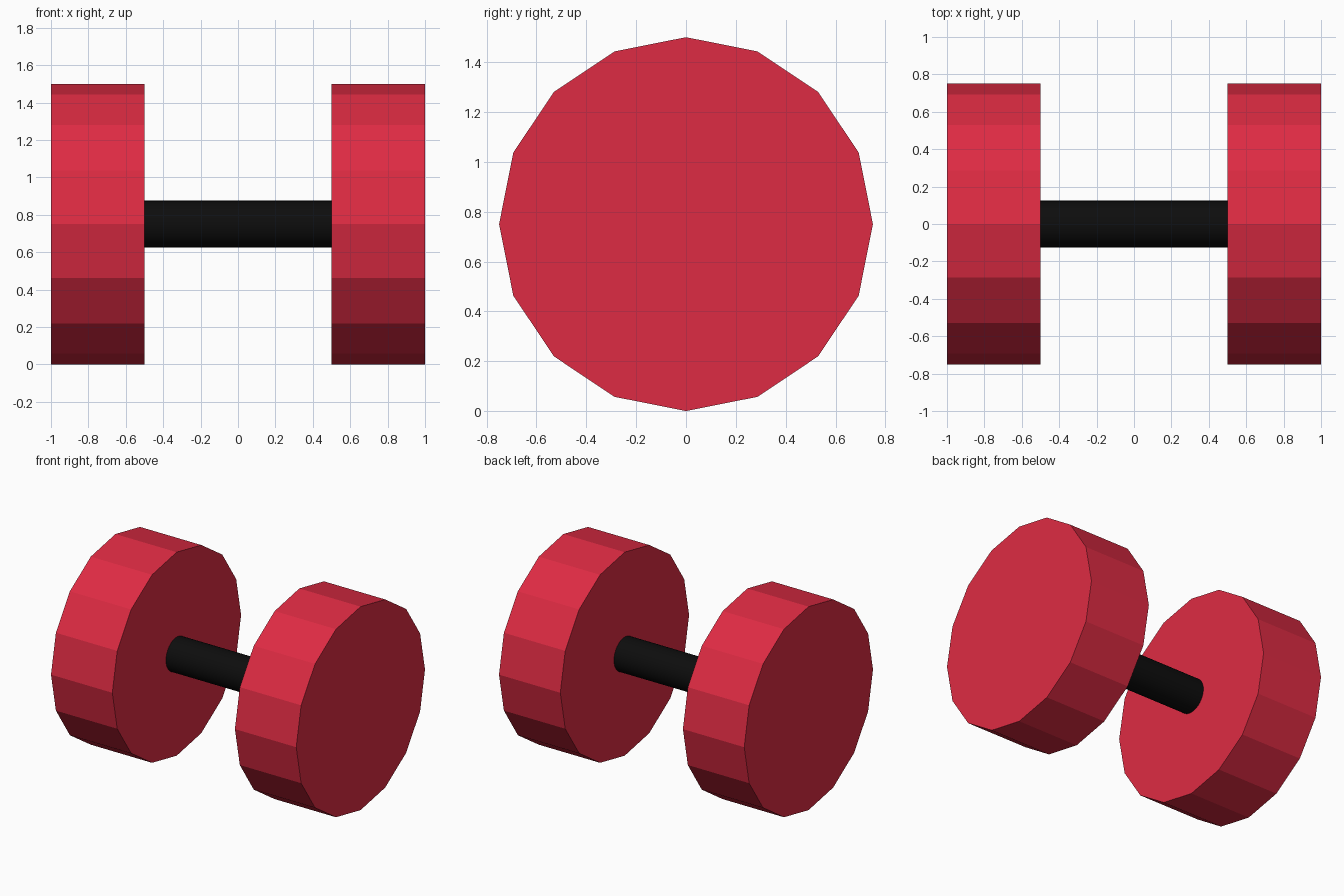
import bpy
import math

if "Cube" in bpy.data.objects:
    bpy.data.objects.remove(bpy.data.objects["Cube"])


def material(name, color):
    mat = bpy.data.materials.new(name)
    mat.diffuse_color = (*color, 1.0)
    mat.use_nodes = True
    mat.node_tree.nodes["Principled BSDF"].inputs["Base Color"].default_value = mat.diffuse_color
    return mat


def x_cylinder(name, sides, radius, length, x, mat):
    """Cylinder lying along the x axis at the dumbbell's centre height."""
    bpy.ops.mesh.primitive_cylinder_add(
        vertices=sides, radius=radius, depth=length,
        location=(x, 0, 0.75), rotation=(0, math.pi / 2, 0))
    obj = bpy.context.object
    obj.name = name
    obj.data.materials.append(mat)
    return obj


red = material("red_coating", (0.73, 0.024, 0.056))
black = material("black_grip", (0.004, 0.004, 0.004))

# Faceted 16-sided weights at both ends
for side, name in ((-1, "left_weight"), (1, "right_weight")):
    x_cylinder(name, 16, 0.75, 0.5, side * 0.75, red)

# Smooth handle, its ends seated just inside the weights
x_cylinder("handle", 32, 0.125, 1.02, 0, black)
bpy.ops.object.shade_smooth_by_angle(angle=math.radians(30))
